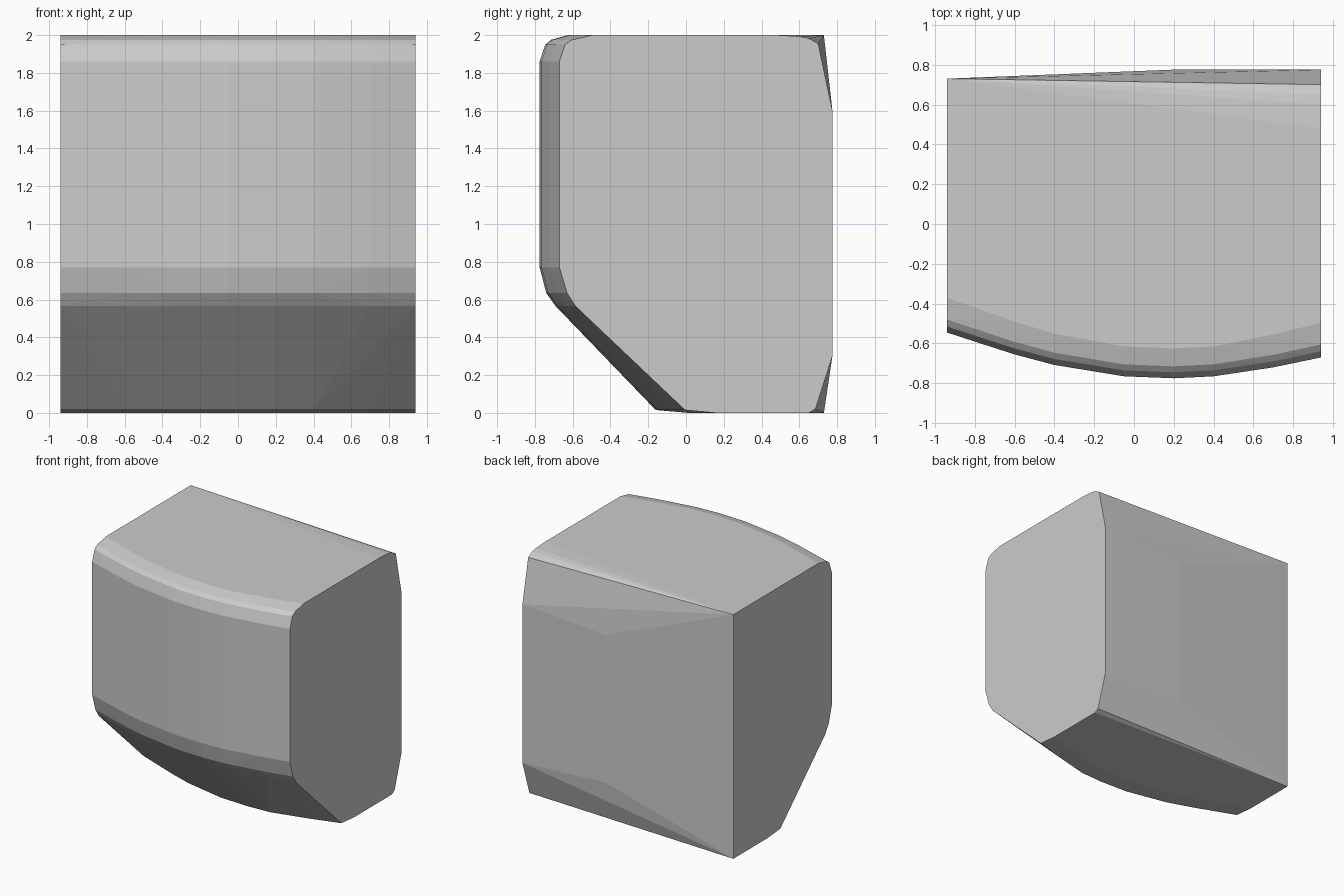
import bpy, bmesh

if "Cube" in bpy.data.objects:
    bpy.data.objects.remove(bpy.data.objects["Cube"])

# Front bow in plan: x station -> (foremost y, extra inset of the rounding at the ends)
STATIONS = [(-0.94, -0.545, 0.050), (-0.6, -0.655, 0.030), (-0.4, -0.708, 0.015),
            (-0.05, -0.765, 0.0), (0.2, -0.775, 0.0), (0.4, -0.765, 0.0),
            (0.7, -0.72, 0.03), (0.94, -0.67, 0.050)]

# Front profile: (distance behind the bow, z, share of the end inset)
PROFILE = [(0.15, 2.0, 0.5), (0.06, 1.975, 0.1), (0.03, 1.95, 0), (0.0, 1.86, 0),
           (0.0, 0.77, 0), (0.035, 0.635, 0.1), (0.085, 0.565, 0),
           (0.615, 0.015, 1), (0.78, 0.0, 1)]

# Back edge: square at the left end, rounded towards the right end
BACK = [(-0.94, 0.73, 0.0), (-0.94, 0.73, 2.0),
        (0.19, 0.775, 0.34), (0.19, 0.775, 1.55),
        (0.94, 0.775, 0.30), (0.94, 0.775, 1.60),
        (0.94, 0.70, 1.955), (0.94, 0.65, 1.983), (0.94, 0.60, 1.993), (0.94, 0.48, 2.0),
        (0.94, 0.685, 0.02), (0.94, 0.65, 0.0)]

bm = bmesh.new()
for x, front, inset in STATIONS:
    for d, z, share in PROFILE:
        bm.verts.new((x, front + d + inset * share, z))
for p in BACK:
    bm.verts.new(p)

# Convex body wrapped around the profiles
res = bmesh.ops.convex_hull(bm, input=bm.verts[:])
loose = [v for v in bm.verts if not v.link_faces]
bmesh.ops.delete(bm, geom=loose, context='VERTS')
bmesh.ops.dissolve_limit(bm, angle_limit=0.01, verts=bm.verts[:], edges=bm.edges[:])
bmesh.ops.recalc_face_normals(bm, faces=bm.faces[:])

mesh = bpy.data.meshes.new("rounded_block")
bm.to_mesh(mesh)
bm.free()
body = bpy.data.objects.new("rounded_block", mesh)
bpy.context.collection.objects.link(body)

grey = bpy.data.materials.new("light grey")
grey.diffuse_color = (0.6, 0.6, 0.6, 1)
grey.use_nodes = True
grey.node_tree.nodes["Principled BSDF"].inputs["Base Color"].default_value = grey.diffuse_color
mesh.materials.append(grey)
